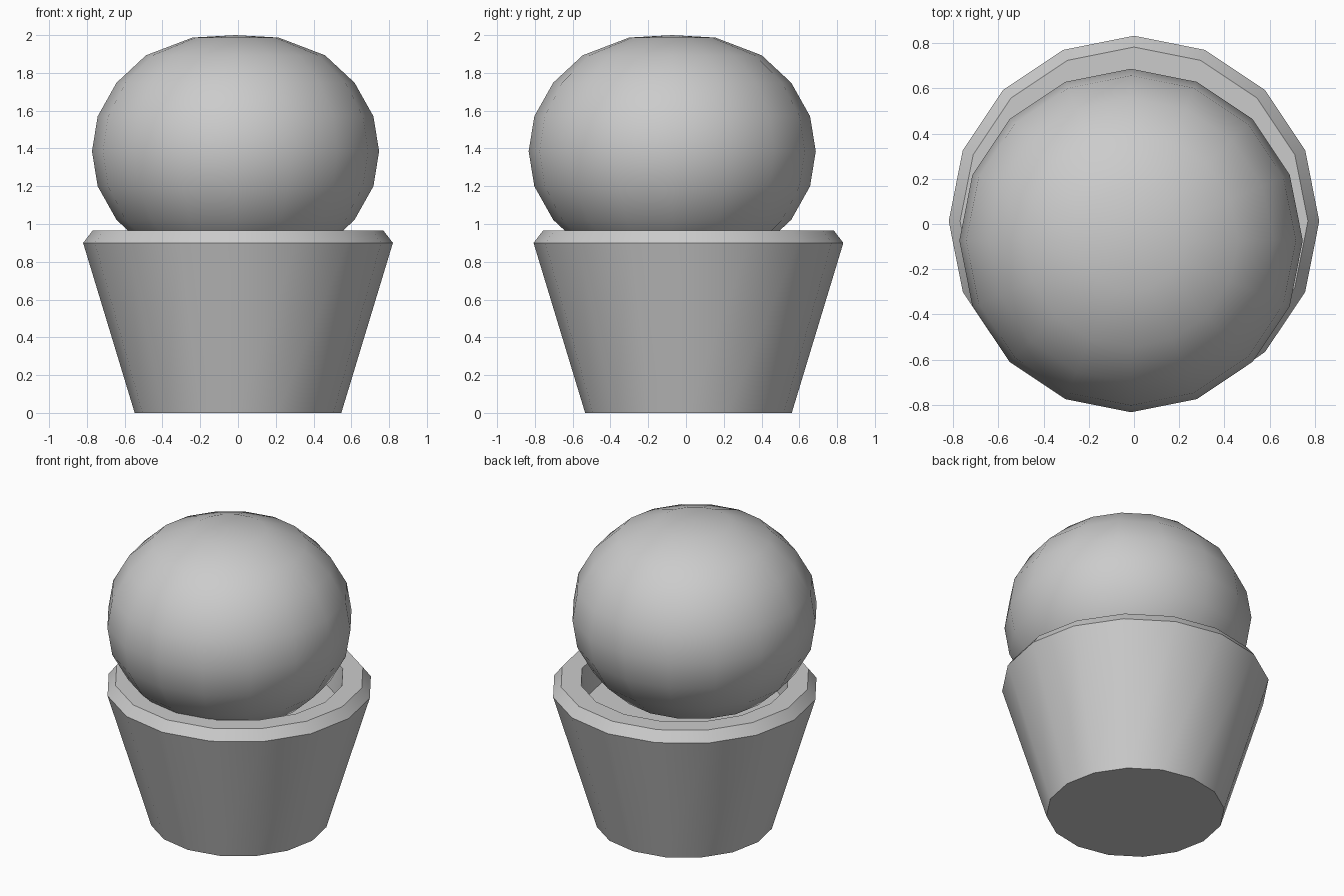
import bpy, bmesh, math

if "Cube" in bpy.data.objects:
    bpy.data.objects.remove(bpy.data.objects["Cube"])

SIDES = 16


def lathe(name, profile, center):
    """Revolve a (radius, z) profile; radius 0 makes a pole."""
    bm = bmesh.new()
    rings = []
    for r, z in profile:
        if r == 0:
            rings.append([bm.verts.new((center[0], center[1], z))] * SIDES)
        else:
            rings.append([bm.verts.new((center[0] + r * math.cos(2 * math.pi * i / SIDES),
                                        center[1] + r * math.sin(2 * math.pi * i / SIDES), z))
                          for i in range(SIDES)])
    for a, b in zip(rings, rings[1:]):
        for i in range(SIDES):
            j = (i + 1) % SIDES
            corners = list(dict.fromkeys((a[i], a[j], b[j], b[i])))
            bm.faces.new(corners)
    bmesh.ops.recalc_face_normals(bm, faces=bm.faces)
    mesh = bpy.data.meshes.new(name)
    bm.to_mesh(mesh)
    bm.free()
    obj = bpy.data.objects.new(name, mesh)
    bpy.context.collection.objects.link(obj)
    bpy.ops.object.select_all(action='DESELECT')
    obj.select_set(True)
    bpy.context.view_layer.objects.active = obj
    bpy.ops.object.shade_smooth_by_angle(angle=math.radians(30))
    return obj


# Tapered pot: base, outer wall, chamfered rim, inner wall, recessed soil level
lathe("pot", [(0, 0), (0.547, 0), (0.82, 0.90), (0.77, 0.965),
              (0.645, 0.965), (0.62, 0.77), (0, 0.77)], (0, 0.013))

# Slightly squashed ball shrub resting off-centre in the pot
mid = 1.385
half = [(0.76, 0), (0.73, 0.185), (0.63, 0.363), (0.474, 0.508), (0.228, 0.602), (0, 0.615)]
ball = [(r, mid - h) for r, h in reversed(half)] + [(r, mid + h) for r, h in half[1:]]
lathe("ball_shrub", ball, (-0.013, -0.073))
